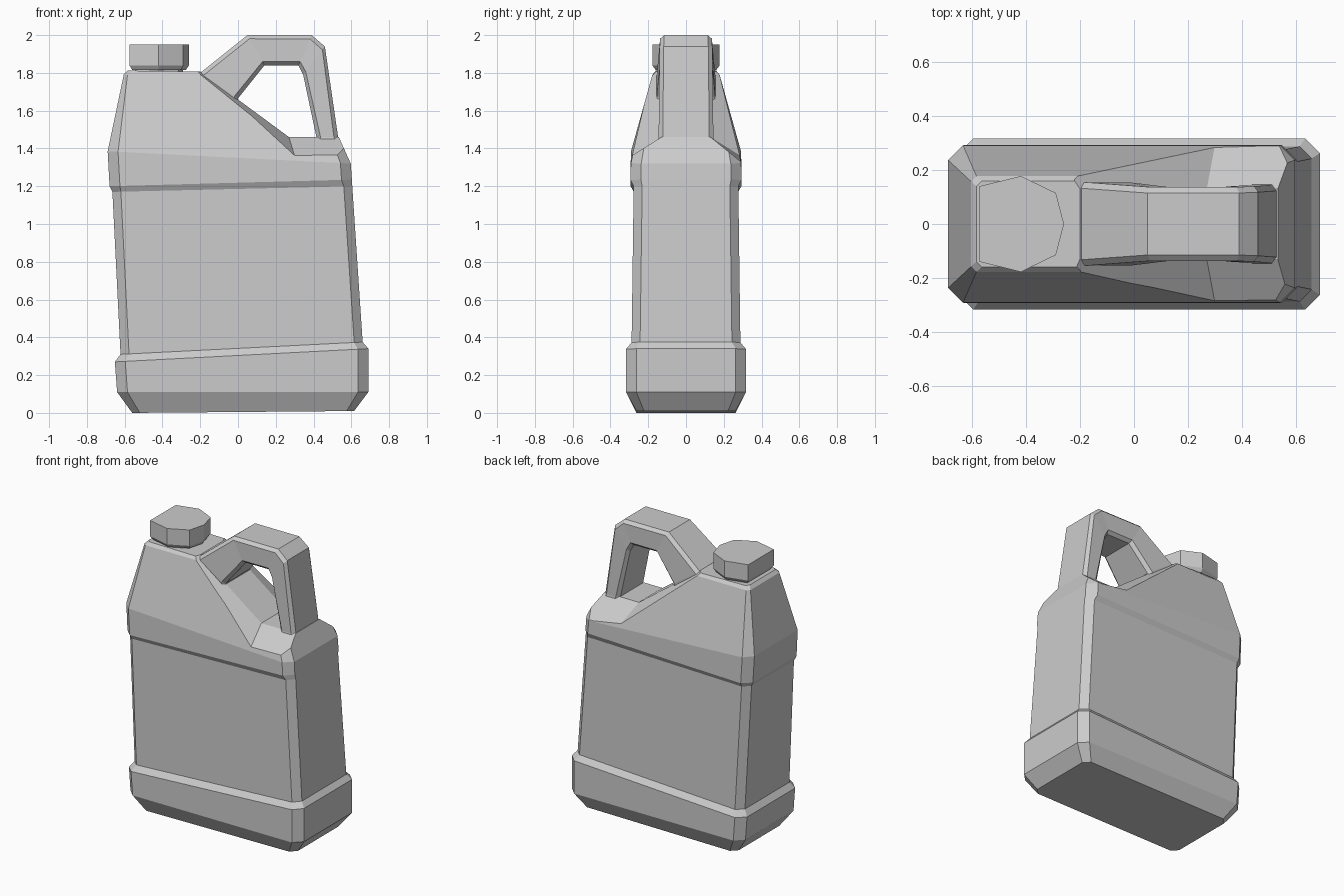
import bpy, bmesh
from mathutils import Vector

if "Cube" in bpy.data.objects:
    bpy.data.objects.remove(bpy.data.objects["Cube"])


def loft(name, rings):
    """Skin a list of equal-length closed rings and cap both ends."""
    bm = bmesh.new()
    loops = [[bm.verts.new(p) for p in r] for r in rings]
    n = len(loops[0])
    for a, b in zip(loops, loops[1:]):
        for i in range(n):
            j = (i + 1) % n
            bm.faces.new((a[i], a[j], b[j], b[i]))
    bm.faces.new(loops[0][::-1])
    bm.faces.new(loops[-1])
    bmesh.ops.recalc_face_normals(bm, faces=bm.faces)
    mesh = bpy.data.meshes.new(name)
    bm.to_mesh(mesh)
    bm.free()
    obj = bpy.data.objects.new(name, mesh)
    bpy.context.collection.objects.link(obj)
    return obj


def octagon(u0, u1, h, c):
    """Rectangle with cut corners: u from u0 to u1, v from -h to h."""
    return [(u0 + c, -h), (u1 - c, -h), (u1, -h + c), (u1, h - c),
            (u1 - c, h), (u0 + c, h), (u0, h - c), (u0, -h + c)]


def body_ring(zl, zr, xl, xr, h, c):
    return [(x, y, zl + (zr - zl) * (x - xl) / (xr - xl))
            for x, y in octagon(xl, xr, h, c)]


# Body: z left, z right, x left, x right, half depth, corner cut
body = loft("jug_body", [body_ring(*r) for r in (
    (0.0, 0.01, -0.56, 0.615, 0.262, 0.04),
    (0.11, 0.11, -0.64, 0.69, 0.318, 0.055),
    (0.27, 0.34, -0.652, 0.69, 0.318, 0.055),
    (0.31, 0.375, -0.622, 0.66, 0.288, 0.045),
    (1.17, 1.20, -0.665, 0.605, 0.277, 0.045),
    (1.20, 1.235, -0.68, 0.603, 0.294, 0.055),
    (1.385, 1.32, -0.69, 0.597, 0.292, 0.055),
    (1.79, 1.79, -0.605, 0.385, 0.178, 0.02),
    (1.812, 1.80, -0.585, 0.37, 0.16, 0.02))])

# Sloped, crowned recess below the handle
inner = [(-0.34, 1.91), (0.27, 1.46), (0.75, 1.46), (0.75, 2.2), (-0.34, 2.2)]
outer = [(-0.34, 1.81), (0.33, 1.26), (0.75, 1.20), (0.75, 2.2), (-0.34, 2.2)]
cutter = loft("recess_cutter", [[(x, y, z) for x, z in p] for y, p in
              ((-0.45, outer), (-0.13, inner), (0.13, inner), (0.45, outer))])
cutter.hide_render = True
mod = body.modifiers.new("recess", 'BOOLEAN')
mod.operation = 'DIFFERENCE'
mod.solver = 'EXACT'
mod.object = cutter
bpy.context.view_layer.objects.active = body
bpy.ops.object.modifier_apply(modifier=mod.name)
bpy.data.objects.remove(cutter)

# Handle: outer point, inner point, half depth at each section
sections = [((-0.22, 1.78), (0.0, 1.60), 0.15),
            ((-0.20, 1.80), (0.0, 1.665), 0.155),
            ((0.05, 2.0), (0.14, 1.84), 0.137),
            ((0.39, 2.0), (0.32, 1.84), 0.137),
            ((0.46, 1.94), (0.345, 1.79), 0.14),
            ((0.53, 1.46), (0.415, 1.46), 0.145),
            ((0.57, 1.34), (0.43, 1.34), 0.16)]
rings = []
for o, i, h in sections:
    o, i = Vector((o[0], 0, o[1])), Vector((i[0], 0, i[1]))
    d = (i - o).normalized()
    rings.append([o + d * u + Vector((0, v, 0))
                  for u, v in octagon(0, (i - o).length, h, 0.022)])
loft("handle", rings)

# Cap: octagon flattened on the left, with a tapered underside, and its neck
outline = [(-0.575, -0.14), (-0.42, -0.178), (-0.29, -0.115), (-0.26, 0),
           (-0.29, 0.115), (-0.42, 0.178), (-0.575, 0.14)]


def cap_ring(z, s):
    return [(-0.42 + (x + 0.42) * s, y * s, z) for x, y in outline]


loft("cap", [cap_ring(1.815, 0.9), cap_ring(1.84, 1), cap_ring(1.95, 1)])
loft("neck", [cap_ring(1.79, 0.8), cap_ring(1.83, 0.8)])
